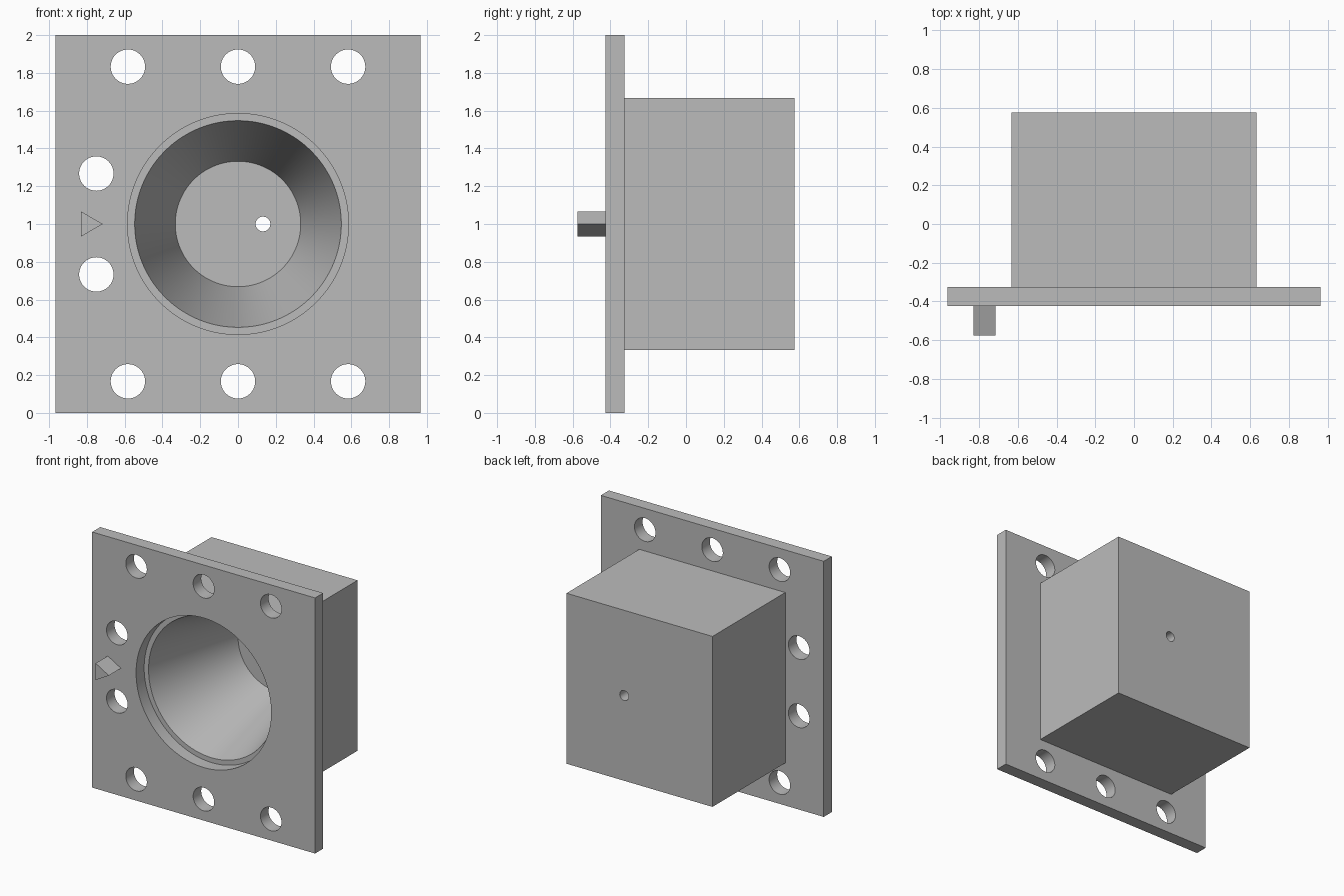
import bpy
import bmesh
from math import cos, sin, tau

cube = bpy.data.objects.get("Cube")
if cube:
    bpy.data.objects.remove(cube, do_unlink=True)

grey = bpy.data.materials.new("plain_grey")
grey.use_nodes = True
grey.diffuse_color = (0.5, 0.5, 0.5, 1)
grey.node_tree.nodes["Principled BSDF"].inputs["Base Color"].default_value = (0.5, 0.5, 0.5, 1)

FRONT, SEAT, BACK = -0.425, -0.325, 0.575   # plate front, plate back, housing back
MID = 1.0                                   # height of the bore axis


def loft(name, rings):
    """Closed solid through equal-length rings of (x, y, z) points."""
    bm = bmesh.new()
    loops = [[bm.verts.new(p) for p in ring] for ring in rings]
    n = len(loops[0])
    for a, b in zip(loops, loops[1:]):
        for i in range(n):
            j = (i + 1) % n
            bm.faces.new((a[i], a[j], b[j], b[i]))
    bm.faces.new(loops[0])
    bm.faces.new(loops[-1])
    bmesh.ops.recalc_face_normals(bm, faces=bm.faces)
    mesh = bpy.data.meshes.new(name)
    bm.to_mesh(mesh)
    bm.free()
    mesh.materials.append(grey)
    obj = bpy.data.objects.new(name, mesh)
    bpy.context.collection.objects.link(obj)
    return obj


def prism(name, outline, y0, y1):
    return loft(name, [[(x, y, z) for x, z in outline] for y in (y0, y1)])


def box(name, half_x, half_z, y0, y1):
    corners = [(-half_x, MID - half_z), (half_x, MID - half_z),
               (half_x, MID + half_z), (-half_x, MID + half_z)]
    return prism(name, corners, y0, y1)


def turned(name, cx, cz, profile, sides):
    """Solid of revolution about the y direction, profile of (radius, y)."""
    return loft(name, [[(cx + r * cos(tau * i / sides), y, cz + r * sin(tau * i / sides))
                        for i in range(sides)] for r, y in profile])


def combine(body, tool, operation):
    """Apply a boolean and discard the tool."""
    tool.hide_render = True
    mod = body.modifiers.new("boolean", "BOOLEAN")
    mod.operation, mod.object, mod.solver = operation, tool, "EXACT"
    bpy.context.view_layer.update()
    result = bpy.data.meshes.new_from_object(
        body.evaluated_get(bpy.context.evaluated_depsgraph_get()))
    body.modifiers.clear()
    body.data = result
    bpy.data.objects.remove(tool, do_unlink=True)


# Flange plate with the square housing behind it
body = box("flanged_housing", 0.965, 1.0, FRONT, SEAT)
combine(body, box("housing_block", 0.632, 0.667, SEAT - 0.05, BACK), "UNION")

# Stepped, tapering bore with a flat floor
bore = [(0.585, FRONT - 0.1), (0.585, SEAT), (0.547, SEAT), (0.332, BACK - 0.1)]
combine(body, turned("bore_cutter", 0, MID, bore, 128), "DIFFERENCE")

# Small outlet through the rear wall
combine(body, turned("outlet_cutter", 0.132, MID, [(0.039, 0.4), (0.039, 0.7)], 48), "DIFFERENCE")

# Mounting holes: rows above and below, a pair at one side
holes = [(x, MID + s * 0.833) for x in (-0.583, 0, 0.583) for s in (-1, 1)]
holes += [(-0.75, MID + s * 0.267) for s in (-1, 1)]
for x, z in holes:
    combine(body, turned("hole_cutter", x, z, [(0.091, -0.6), (0.091, -0.2)], 64), "DIFFERENCE")

# Triangular pointer standing out from the plate
pointer = prism("pointer", [(-0.83, MID - 0.066), (-0.716, MID), (-0.83, MID + 0.066)], -0.575, FRONT)

# Smooth the round walls, keep the edges crisp
bpy.ops.object.select_all(action="DESELECT")
body.select_set(True)
bpy.context.view_layer.objects.active = body
bpy.ops.object.shade_smooth_by_angle()
